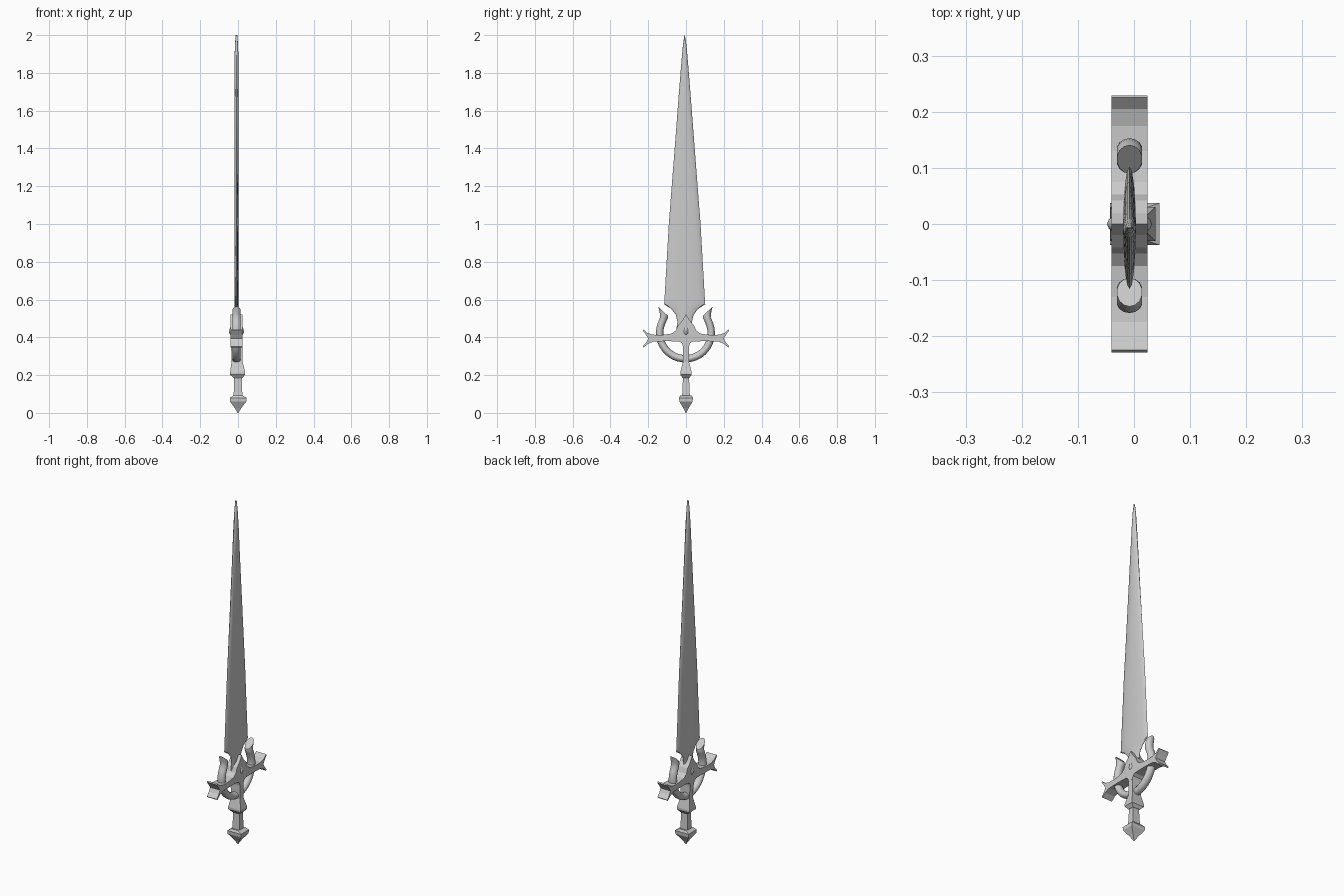
import bpy, bmesh, math

cube = bpy.data.objects.get("Cube")
if cube:
    bpy.data.objects.remove(cube, do_unlink=True)

steel = bpy.data.materials.new("grey steel")
steel.use_nodes = True
steel.diffuse_color = (0.6, 0.6, 0.6, 1)
steel.node_tree.nodes["Principled BSDF"].inputs["Base Color"].default_value = (0.6, 0.6, 0.6, 1)

MID = -0.008  # depth centre of blade and guard


def finish(name, bm, angle=None):
    bmesh.ops.recalc_face_normals(bm, faces=bm.faces[:])
    mesh = bpy.data.meshes.new(name)
    bm.to_mesh(mesh)
    bm.free()
    obj = bpy.data.objects.new(name, mesh)
    bpy.context.collection.objects.link(obj)
    mesh.materials.append(steel)
    if angle:
        bpy.ops.object.select_all(action='DESELECT')
        obj.select_set(True)
        bpy.context.view_layer.objects.active = obj
        bpy.ops.object.shade_smooth_by_angle(angle=math.radians(angle))
    return obj


def loft(name, rings, angle=None):
    """Skin a list of equal closed rings and cap both ends."""
    bm = bmesh.new()
    loops = [[bm.verts.new(p) for p in ring] for ring in rings]
    n = len(loops[0])
    for a, b in zip(loops, loops[1:]):
        for i in range(n):
            j = (i + 1) % n
            bm.faces.new((a[i], a[j], b[j], b[i]))
    bm.faces.new(loops[0])
    bm.faces.new(loops[-1])
    return finish(name, bm, angle)


# Blade: thin lens section, waisted root, slightly convex taper to the tip
blade_rows = [(0.44, 0.045), (0.48, 0.038), (0.52, 0.047), (0.55, 0.07),
              (0.575, 0.109), (0.6, 0.107), (1.0, 0.084), (1.4, 0.053),
              (1.7, 0.03), (1.85, 0.018), (1.95, 0.009), (2.0, 0.001)]
rings = []
for z, half in blade_rows:
    thick = 0.0115 if z < 1.9 else 0.0115 * (0.4 + (2 - z) * 6)
    rings.append([(MID + thick * math.sin(t), half * math.cos(t) - 0.007, z)
                  for t in (math.tau * k / 16 for k in range(16))])
loft("blade", rings, 30)

# Crossguard: mirrored fishtail profile with a pointed centre, extruded in depth
half = [(0.02, 0.488), (0.042, 0.465), (0.053, 0.437), (0.075, 0.42),
        (0.13, 0.412), (0.175, 0.414), (0.205, 0.424), (0.225, 0.442),
        (0.229, 0.436), (0.212, 0.413), (0.2, 0.394), (0.21, 0.374),
        (0.229, 0.352), (0.224, 0.346), (0.2, 0.366), (0.17, 0.378),
        (0.1, 0.38), (0.035, 0.378), (0.02, 0.367), (0.016, 0.35)]
profile = [(0, 0.522)] + half + [(-y, z) for y, z in reversed(half)]
bm = bmesh.new()
face = bm.faces.new([bm.verts.new((-0.04, y, z)) for y, z in profile])
ext = bmesh.ops.extrude_face_region(bm, geom=[face])
bmesh.ops.translate(bm, vec=(0.064, 0, 0),
                    verts=[g for g in ext["geom"] if isinstance(g, bmesh.types.BMVert)])
finish("crossguard", bm)

# Open ring with flared, slant-cut horns: each section joins an inner and outer point
arc = []
for k in range(17):
    a = math.radians(-90 + 115 * k / 16)
    c, s = math.cos(a), math.sin(a)
    arc.append((0.117 * c, 0.423 + 0.117 * s, 0.156 * c, 0.423 + 0.156 * s))
arc += [(0.1, 0.488, 0.134, 0.506), (0.093, 0.501, 0.136, 0.53), (0.093, 0.514, 0.144, 0.563)]
sections = [(-a, b, -c, d) for a, b, c, d in reversed(arc[1:])] + arc
rings = []
for yi, zi, yo, zo in sections:
    ring = []
    for k in range(14):
        t = math.tau * k / 14
        f = 0.5 + 0.5 * math.cos(t)
        ring.append((MID + 0.023 * math.sin(t), yi + (yo - yi) * f - 0.003, zi + (zo - zi) * f))
    rings.append(ring)
loft("horned_ring", rings, 40)


def square_stack(name, rows):
    """Four-sided column from rows of height, half depth, half width, centre."""
    loft(name, [[(c + i * dx, j * dy, z) for i, j in ((-1, -1), (1, -1), (1, 1), (-1, 1))]
                for z, dx, dy, c in rows])


# Hilt: upper post with collar, grip, and pointed pommel
square_stack("upper_post", [(0.37, 0.03, 0.016, -0.007), (0.27, 0.029, 0.016, -0.005),
                            (0.215, 0.04, 0.03, -0.002), (0.202, 0.04, 0.03, -0.002),
                            (0.185, 0.022, 0.018, 0)])
square_stack("grip", [(0.19, 0.02, 0.016, 0), (0.14, 0.021, 0.018, 0), (0.08, 0.024, 0.021, 0)])
square_stack("pommel", [(0.092, 0.024, 0.03, 0), (0.08, 0.044, 0.037, 0.001),
                        (0.06, 0.043, 0.035, 0.001), (0.025, 0.017, 0.014, 0),
                        (0, 0.002, 0.002, 0)])

# Teardrop gem set through the guard centre
bm = bmesh.new()
bmesh.ops.create_uvsphere(bm, u_segments=16, v_segments=10, radius=1)
for v in bm.verts:
    up = max(v.co.z, 0)
    pinch = 1 - 0.55 * up * up
    v.co = (MID + 0.04 * v.co.x * pinch, 0.021 * v.co.y * pinch,
            0.43 + v.co.z * (0.055 if v.co.z > 0 else 0.026))
finish("gem", bm, 40)
